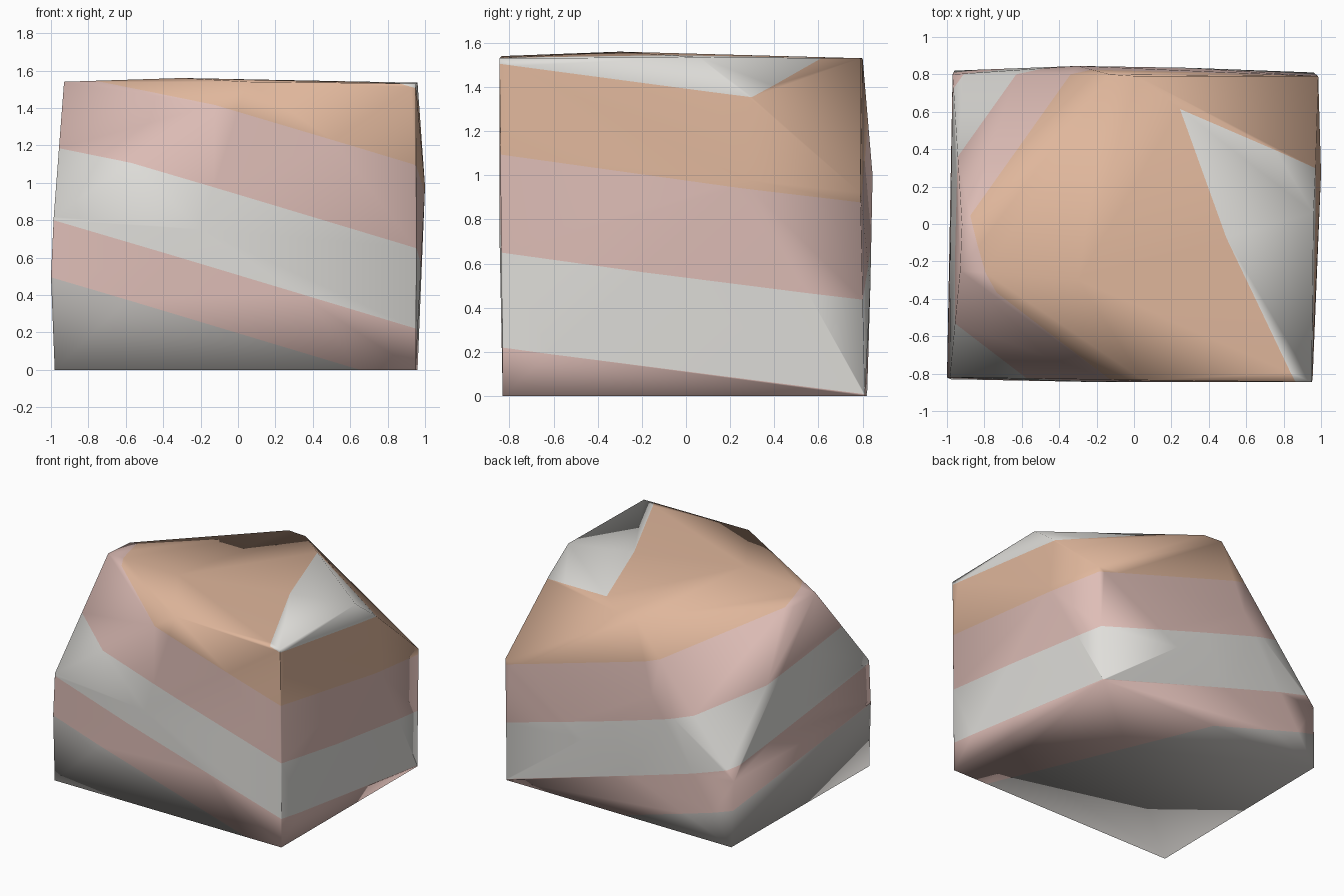
import bpy, bmesh
from mathutils import Vector

if "Cube" in bpy.data.objects:
    bpy.data.objects.remove(bpy.data.objects["Cube"])

# Corner and bulge points of the boulder (three top corners are cut away)
POINTS = [
    # base
    (-.98, -.83, 0), (.95, -.83, 0), (.96, .81, 0), (-.96, .82, 0),
    # waist
    (-1, -.82, .5), (-.985, -.82, .82), (.955, -.83, .7),
    (.985, .79, .92), (1, .27, .98), (-.97, .80, .5), (-.3, .845, 1.0),
    (-.2, -.845, .75), (-.98, .0, .75), (.3, .835, .5),
    # top rim
    (.95, -.845, 1.53), (.05, -.835, 1.54), (-.93, -.25, 1.54),
    (-.92, 0, 1.53), (-.13, .80, 1.53), (.02, .79, 1.53),
    (.96, .06, 1.535), (.97, .28, 1.37), (-.3, -.3, 1.56), (.3, .5, 1.53),
]

# Tilted strata: level = z + .3x + .127y
TILT = Vector((.30, .127, 1))
LEVELS = [.09, .40, .83, 1.273, 1.683]
BANDS = [1, 2, 1, 3, 2]


def material(name, rgb):
    m = bpy.data.materials.new(name)
    m.diffuse_color = (*rgb, 1)
    m.use_nodes = True
    m.node_tree.nodes["Principled BSDF"].inputs["Base Color"].default_value = m.diffuse_color
    return m


mats = [
    material("base grey", (.53, .51, .49)),
    material("dusty pink", (.73, .51, .47)),
    material("pale grey", (.74, .73, .70)),
    material("peach", (.74, .47, .33)),
]

# Boulder body as a hull of the points
bm = bmesh.new()
for p in POINTS:
    bm.verts.new(p)
bmesh.ops.convex_hull(bm, input=bm.verts[:])
bmesh.ops.delete(bm, geom=[v for v in bm.verts if not v.link_faces], context='VERTS')

# Cut the strata lines into the surface
for level in LEVELS:
    bmesh.ops.bisect_plane(
        bm, geom=bm.verts[:] + bm.edges[:] + bm.faces[:], dist=1e-4,
        plane_co=(0, 0, level), plane_no=TILT)
bmesh.ops.recalc_face_normals(bm, faces=bm.faces[:])

# Colour each face by the stratum it lies in
strata = [0] + BANDS
for f in bm.faces:
    h = TILT.dot(f.calc_center_median())
    f.material_index = strata[sum(h > level for level in LEVELS)]
    f.smooth = True

mesh = bpy.data.meshes.new("banded_boulder")
bm.to_mesh(mesh)
bm.free()
for m in mats:
    mesh.materials.append(m)
bpy.context.collection.objects.link(bpy.data.objects.new("banded_boulder", mesh))
